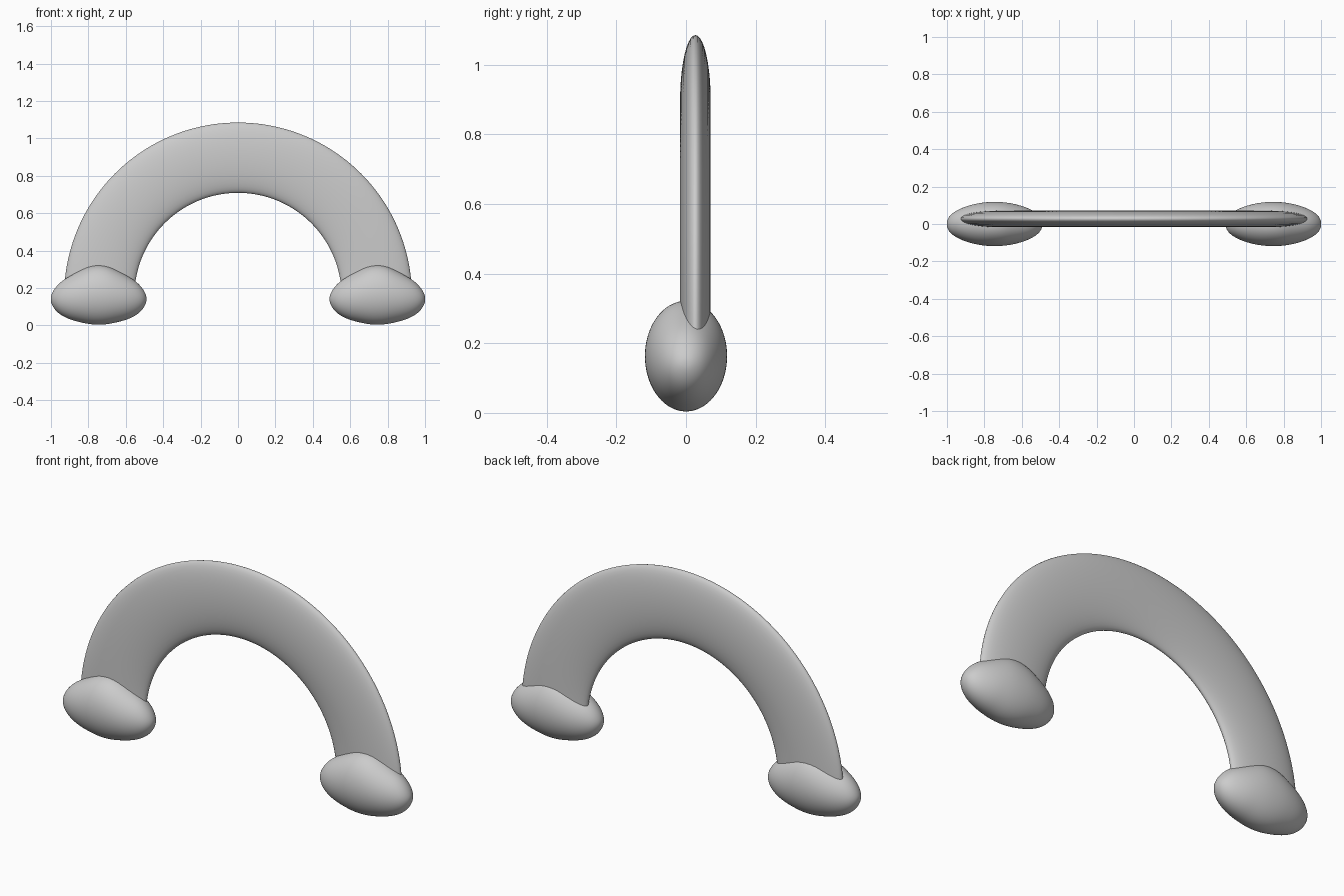
import bpy, bmesh
from math import sin, cos, pi

cube = bpy.data.objects.get("Cube")
if cube:
    bpy.data.objects.remove(cube, do_unlink=True)

grey = bpy.data.materials.new("light_grey")
grey.use_nodes = True
grey.diffuse_color = (0.6, 0.6, 0.6, 1)
grey.node_tree.nodes["Principled BSDF"].inputs["Base Color"].default_value = (0.6, 0.6, 0.6, 1)


def loft(name, rings, location, subdivide=0):
    """Skin a list of equal closed rings, cap both ends and shade smooth."""
    bm = bmesh.new()
    loops = [[bm.verts.new(p) for p in ring] for ring in rings]
    n = len(loops[0])
    for a, b in zip(loops, loops[1:]):
        for i in range(n):
            j = (i + 1) % n
            bm.faces.new((a[i], a[j], b[j], b[i]))
    bm.faces.new(loops[0])
    bm.faces.new(loops[-1])
    bmesh.ops.recalc_face_normals(bm, faces=bm.faces)
    for f in bm.faces:
        f.smooth = True
    mesh = bpy.data.meshes.new(name)
    bm.to_mesh(mesh)
    bm.free()
    mesh.materials.append(grey)
    obj = bpy.data.objects.new(name, mesh)
    obj.location = location
    bpy.context.collection.objects.link(obj)
    if subdivide:
        mod = obj.modifiers.new("Smooth", "SUBSURF")
        mod.levels = mod.render_levels = subdivide
    return obj


# Arch: flat oval section swept through a half circle, ends buried in the clouds
MID, HALF_WIDTH, HALF_DEPTH = 0.742, 0.188, 0.044
SIDES, STEPS = 40, 96
arch = []
for s in range(STEPS + 1):
    turn = pi * s / STEPS
    ring = []
    for k in range(SIDES):
        a = 2 * pi * k / SIDES
        r = MID + HALF_WIDTH * cos(a)
        ring.append((r * cos(turn), HALF_DEPTH * sin(a), r * sin(turn)))
    arch.append(ring)
loft("rainbow_arch", arch, (0, 0.027, 0.155))

# Cloud half profile: distance from centre, top height, bottom height, half depth
profile = [
    (0.0, 0.326, 0.001, 0.12), (0.05, 0.319, 0.005, 0.118),
    (0.10, 0.295, 0.016, 0.11), (0.15, 0.268, 0.029, 0.097),
    (0.20, 0.238, 0.052, 0.076), (0.235, 0.2, 0.083, 0.052),
    (0.252, 0.168, 0.115, 0.026), (0.256, 0.15, 0.135, 0.008),
]
sections = [(-t, *rest) for t, *rest in reversed(profile[1:])] + profile
cloud = []
for x, top, bottom, depth in sections:
    mid, half = (top + bottom) / 2, (top - bottom) / 2
    cloud.append([(x, depth * cos(2 * pi * k / 24), mid + half * sin(2 * pi * k / 24))
                  for k in range(24)])
for side, x in (("left", 0.745), ("right", -0.745)):
    loft(side + "_cloud", cloud, (x, 0, 0), 2)
